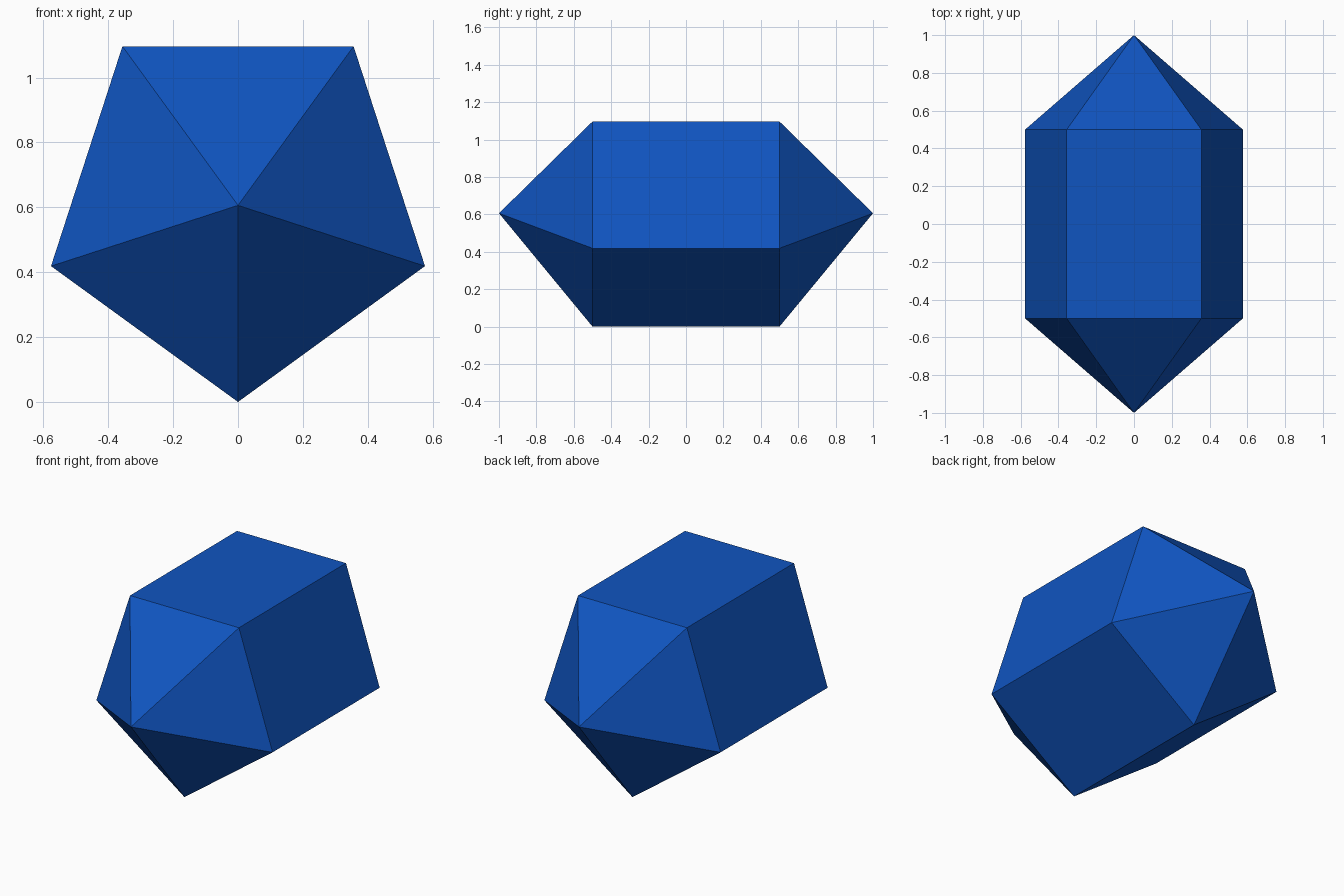
import bpy, bmesh, math

if "Cube" in bpy.data.objects:
    bpy.data.objects.remove(bpy.data.objects["Cube"])

R = 0.606      # pentagon radius
HALF = 0.5     # half length of the prism body
TIP = 1.0      # distance of each apex from the centre

blue = bpy.data.materials.new("deep blue")
blue.diffuse_color = (0.005, 0.09, 0.53, 1)
blue.use_nodes = True
blue.node_tree.nodes["Principled BSDF"].inputs["Base Color"].default_value = blue.diffuse_color

bm = bmesh.new()


def ring(y):
    # regular pentagon standing on one corner at z = 0
    return [bm.verts.new((R * math.sin(i * math.tau / 5), y,
                          R - R * math.cos(i * math.tau / 5)))
            for i in range(5)]


# prism body
front, back = ring(-HALF), ring(HALF)
for i in range(5):
    j = (i + 1) % 5
    bm.faces.new((front[i], front[j], back[j], back[i]))

# pyramid caps at both ends
for loop, y in ((front, -TIP), (back, TIP)):
    apex = bm.verts.new((0, y, R))
    for i in range(5):
        bm.faces.new((loop[i], loop[(i + 1) % 5], apex))

bmesh.ops.recalc_face_normals(bm, faces=bm.faces[:])
mesh = bpy.data.meshes.new("crystal")
bm.to_mesh(mesh)
bm.free()
mesh.materials.append(blue)
bpy.context.collection.objects.link(bpy.data.objects.new("crystal", mesh))
